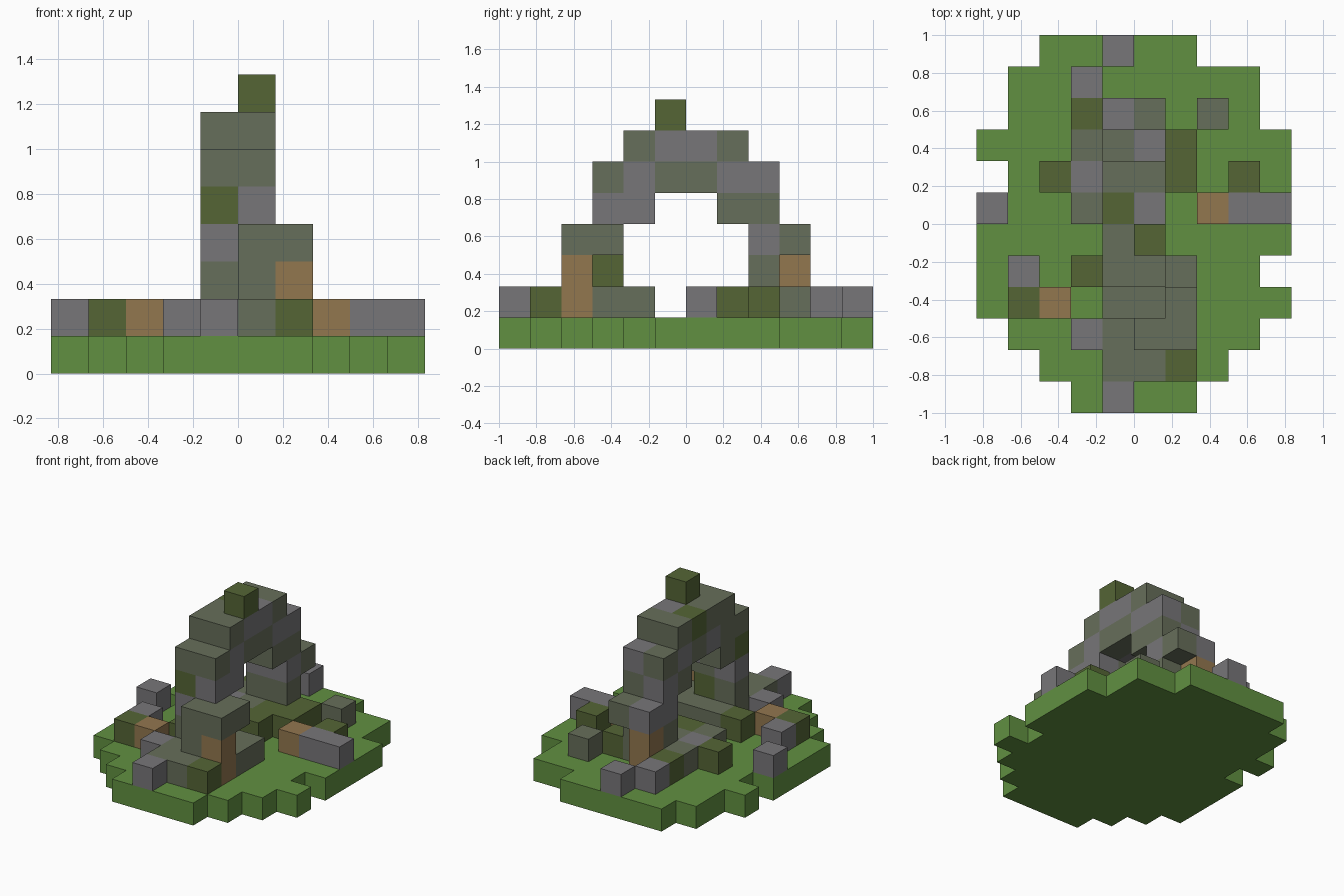
import bpy
import bmesh
from mathutils import Vector

default_cube = bpy.data.objects.get("Cube")
if default_cube:
    bpy.data.objects.remove(default_cube, do_unlink=True)

UNIT = 1 / 6


def make_material(name, colour):
    mat = bpy.data.materials.new(name)
    mat.use_nodes = True
    mat.diffuse_color = (*colour, 1)
    mat.node_tree.nodes["Principled BSDF"].inputs["Base Color"].default_value = (*colour, 1)
    return mat


# One letter per block colour
PALETTE = {
    "g": make_material("grass green", (0.12, 0.28, 0.053)),
    "s": make_material("grey stone", (0.185, 0.18, 0.19)),
    "m": make_material("mossy stone", (0.134, 0.156, 0.103)),
    "v": make_material("olive moss", (0.09, 0.13, 0.036)),
    "d": make_material("tan clay", (0.29, 0.184, 0.078)),
}
LETTERS = list(PALETTE)

# Plan maps: back row first, left column is the lowest x
GRASS = """
..ggggg...
.gggggggg.
.gggggggg.
gggggggggg
.ggggggggg
gggggggggg
gggggggggg
ggggggggg.
gggggggggg
.gggggggg.
..gggggg..
...gggg...
"""
RUBBLE = """
....s.....
...s......
...vd..m..
...mmmv...
..vsmvv.v.
s..mvv.dss
..........
.s.vmmm...
.vd.mmm...
...smmd...
....mmv...
....s.....
"""

# Arch slices seen from +x: top course first, front column first
ARCH = {
    -1: """
........
..mmvm..
.mmsmsm.
.vm..ms.
.s....ss
.m....md
""",
    0: """
...v....
..mssm..
.msmmss.
.ss..mm.
mm....sm
mv....m.
""",
    1: """
mm......
d.......
""",
}


def read_plan(text, level):
    rows = text.split()
    return {(c - 5, 5 - r, level): ch
            for r, row in enumerate(rows)
            for c, ch in enumerate(row) if ch != "."}


def read_slices(slices):
    cells = {}
    for x, text in slices.items():
        for k, row in enumerate(reversed(text.split())):
            for c, ch in enumerate(row):
                if ch != ".":
                    cells[x, c - 4, k + 2] = ch
    return cells


parts = {
    "grass_base": read_plan(GRASS, 0),
    "fallen_rubble": read_plan(RUBBLE, 1),
    "stone_arch": read_slices(ARCH),
}
occupied = set().union(*parts.values())


def build_blocks(name, cells):
    """Join blocks into one shell, leaving out faces hidden between blocks."""
    bm = bmesh.new()
    for cell, letter in cells.items():
        for axis in range(3):
            for side in (0, 1):
                neighbour = list(cell)
                neighbour[axis] += 2 * side - 1
                if tuple(neighbour) in occupied:
                    continue
                u, v = (axis + 1) % 3, (axis + 2) % 3
                corners = []
                for du, dv in ((0, 0), (1, 0), (1, 1), (0, 1)):
                    p = Vector(cell)
                    p[axis] += side
                    p[u] += du
                    p[v] += dv
                    corners.append(bm.verts.new(p * UNIT))
                if side == 0:
                    corners.reverse()
                bm.faces.new(corners).material_index = LETTERS.index(letter)
    bmesh.ops.remove_doubles(bm, verts=bm.verts, dist=UNIT / 100)
    mesh = bpy.data.meshes.new(name)
    for mat in PALETTE.values():
        mesh.materials.append(mat)
    bm.to_mesh(mesh)
    bm.free()
    obj = bpy.data.objects.new(name, mesh)
    bpy.context.collection.objects.link(obj)


for part_name, part_cells in parts.items():
    build_blocks(part_name, part_cells)
